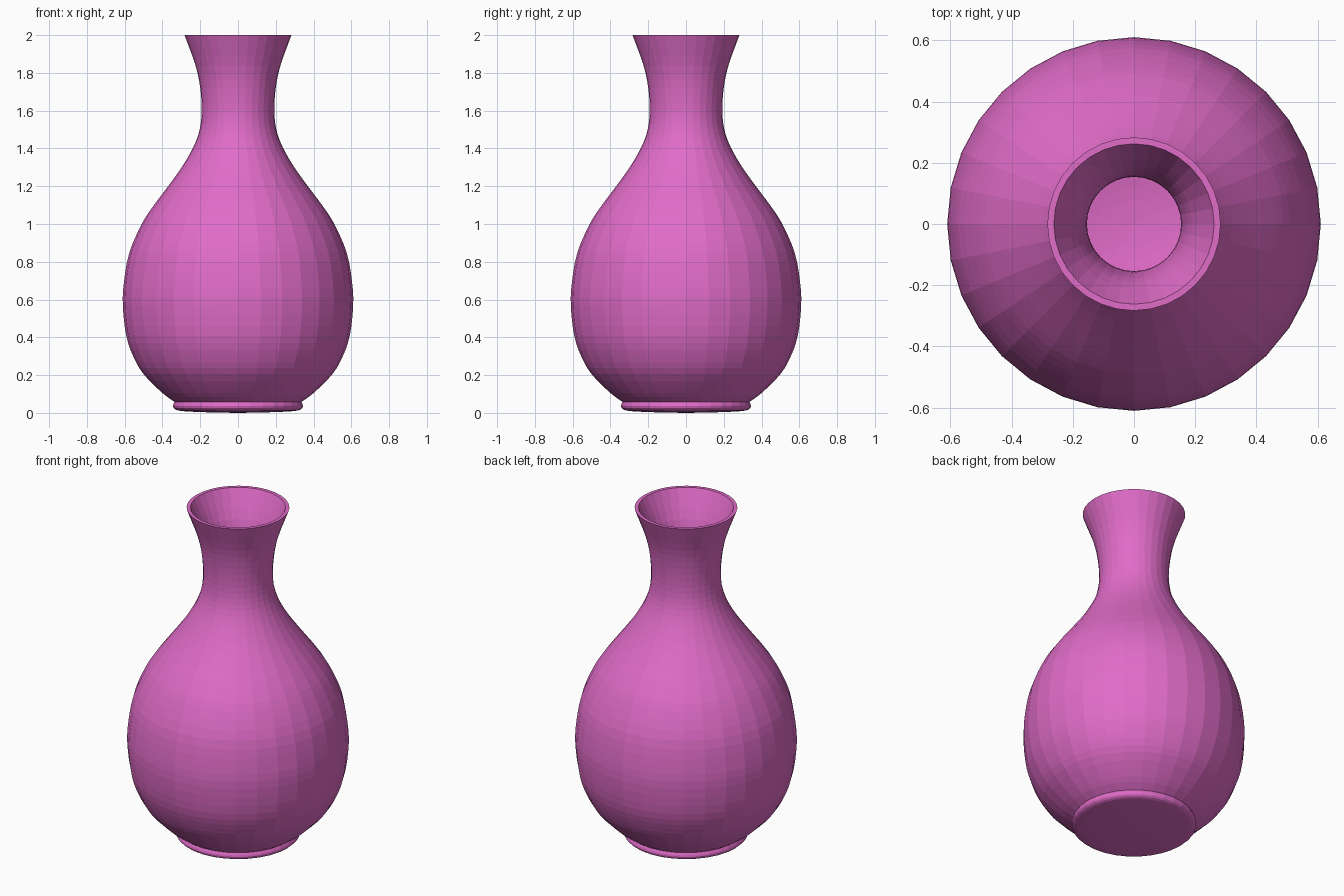
import bpy, bmesh, math
from mathutils import Vector

if "Cube" in bpy.data.objects:
    bpy.data.objects.remove(bpy.data.objects["Cube"])

SIDES = 32


def smooth(points, steps):
    """Catmull-Rom curve through (radius, height) points."""
    p = [Vector(q) for q in points]
    p = [2 * p[0] - p[1]] + p + [2 * p[-1] - p[-2]]
    out = []
    for a, b, c, d in zip(p, p[1:], p[2:], p[3:]):
        for i in range(steps):
            t = i / steps
            out.append(0.5 * (2 * b + (c - a) * t + (2 * a - 5 * b + 4 * c - d) * t * t
                              + (3 * b - a - 3 * c + d) * t ** 3))
    return out + [p[-2]]


def lathe(name, profile, material):
    """Turn a profile that starts and ends on the axis into a closed solid."""
    bm = bmesh.new()
    verts = [bm.verts.new((r, 0, z)) for r, z in profile]
    edges = [bm.edges.new(pair) for pair in zip(verts, verts[1:])]
    bmesh.ops.spin(bm, geom=verts + edges, cent=(0, 0, 0), axis=(0, 0, 1),
                   angle=math.tau, steps=SIDES, use_merge=False)
    bmesh.ops.remove_doubles(bm, verts=bm.verts, dist=0.0005)
    bmesh.ops.recalc_face_normals(bm, faces=bm.faces)
    mesh = bpy.data.meshes.new(name)
    bm.to_mesh(mesh)
    bm.free()
    mesh.materials.append(material)
    obj = bpy.data.objects.new(name, mesh)
    bpy.context.collection.objects.link(obj)
    return obj


pink = bpy.data.materials.new("pink_glaze")
pink.diffuse_color = (0.75, 0.15, 0.58, 1)
pink.use_nodes = True
pink.node_tree.nodes["Principled BSDF"].inputs["Base Color"].default_value = pink.diffuse_color

# Foot: slightly domed underside and a small rounded rim
foot = smooth([(0, 0), (0.16, 0.003), (0.29, 0.009), (0.332, 0.018),
               (0.344, 0.036), (0.338, 0.053), (0.335, 0.058)], 2)

# Outer wall: round belly, narrow neck, flared lip
outer = smooth([(0.335, 0.058), (0.40, 0.105), (0.50, 0.205), (0.555, 0.30),
                (0.592, 0.41), (0.61, 0.57), (0.603, 0.70), (0.575, 0.85),
                (0.51, 1.0), (0.445, 1.1), (0.37, 1.2), (0.295, 1.305),
                (0.235, 1.41), (0.203, 1.5), (0.192, 1.6), (0.20, 1.72),
                (0.225, 1.84), (0.283, 2.0)], 3)

# Inner wall: follows the outside down to a rounded floor
inner = smooth([(0.262, 2.0), (0.19, 1.84), (0.163, 1.72), (0.154, 1.6),
                (0.165, 1.49), (0.20, 1.39), (0.265, 1.28), (0.34, 1.175),
                (0.475, 0.98), (0.54, 0.84), (0.573, 0.57), (0.52, 0.31),
                (0.40, 0.155), (0.25, 0.085), (0.12, 0.055), (0, 0.045)], 3)

lathe("vase", foot + outer[1:] + inner, pink)
